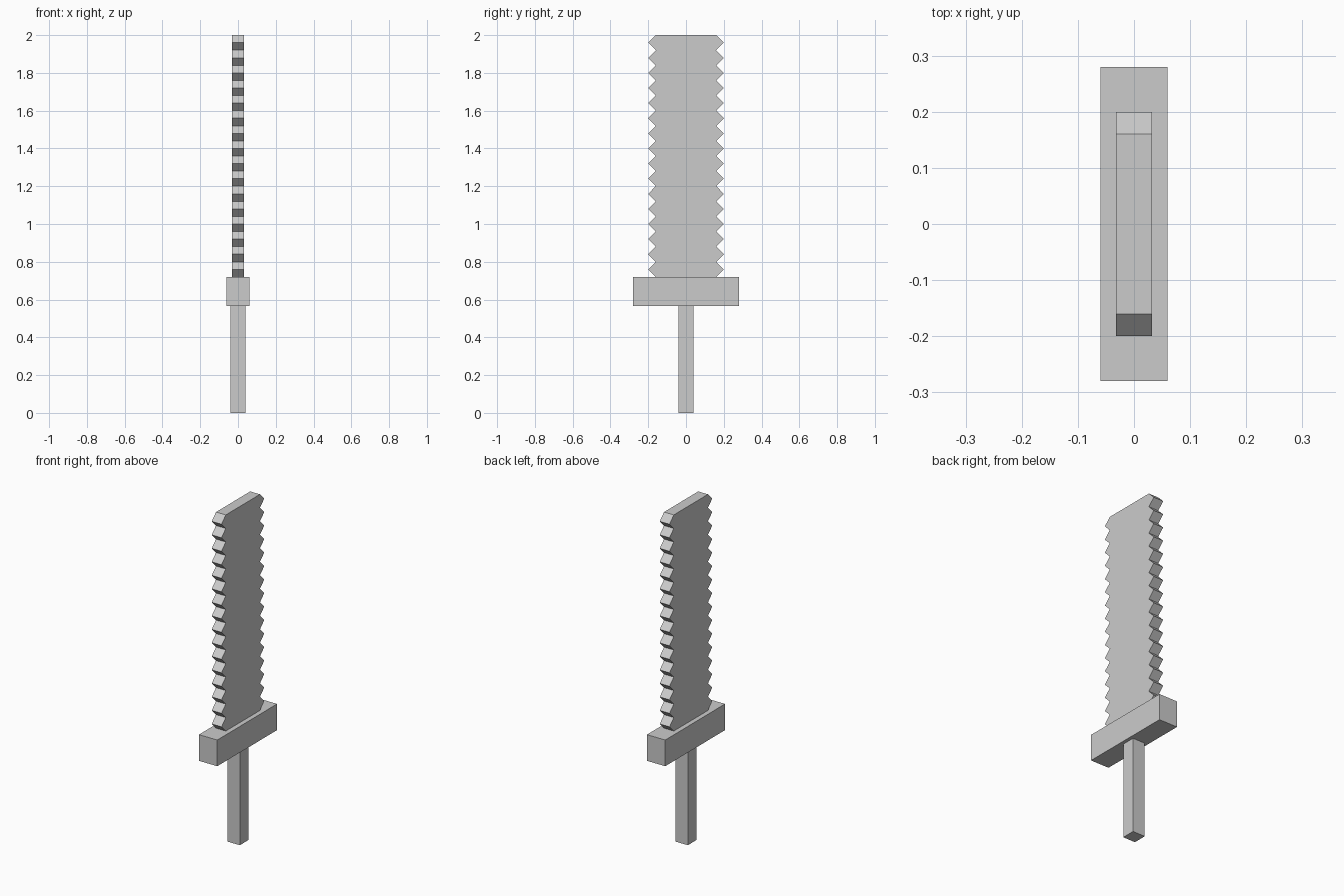
import bpy
import bmesh

cube = bpy.data.objects.get("Cube")
if cube:
    bpy.data.objects.remove(cube, do_unlink=True)

grey = bpy.data.materials.new("plain_grey")
grey.use_nodes = True
colour = (0.6, 0.6, 0.6, 1)
grey.diffuse_color = colour
grey.node_tree.nodes["Principled BSDF"].inputs["Base Color"].default_value = colour


def prism(name, outline, half_width):
    """Extrude a (y, z) outline across x, centred on x = 0."""
    bm = bmesh.new()
    face = bm.faces.new([bm.verts.new((-half_width, y, z)) for y, z in outline])
    result = bmesh.ops.extrude_face_region(bm, geom=[face])
    verts = [v for v in result["geom"] if isinstance(v, bmesh.types.BMVert)]
    bmesh.ops.translate(bm, verts=verts, vec=(2 * half_width, 0, 0))
    bmesh.ops.recalc_face_normals(bm, faces=bm.faces[:])
    mesh = bpy.data.meshes.new(name)
    bm.to_mesh(mesh)
    bm.free()
    mesh.materials.append(grey)
    obj = bpy.data.objects.new(name, mesh)
    bpy.context.collection.objects.link(obj)
    return obj


def box(name, half_x, half_y, bottom, top):
    outline = [(-half_y, bottom), (half_y, bottom), (half_y, top), (-half_y, top)]
    return prism(name, outline, half_x)


GRIP_TOP, GUARD_TOP, TIP = 0.565, 0.72, 2.0
TEETH = 16

# Handle and crossguard
box("handle", 0.04, 0.04, 0, GRIP_TOP)
box("crossguard", 0.06, 0.28, GRIP_TOP, GUARD_TOP)

# Blade with matching saw teeth on both edges
step = (TIP - GUARD_TOP) / (2 * TEETH)
edge = [(0.2 if i % 2 else 0.16, GUARD_TOP + i * step) for i in range(2 * TEETH + 1)]
prism("serrated_blade", edge + [(-y, z) for y, z in reversed(edge)], 0.032)
